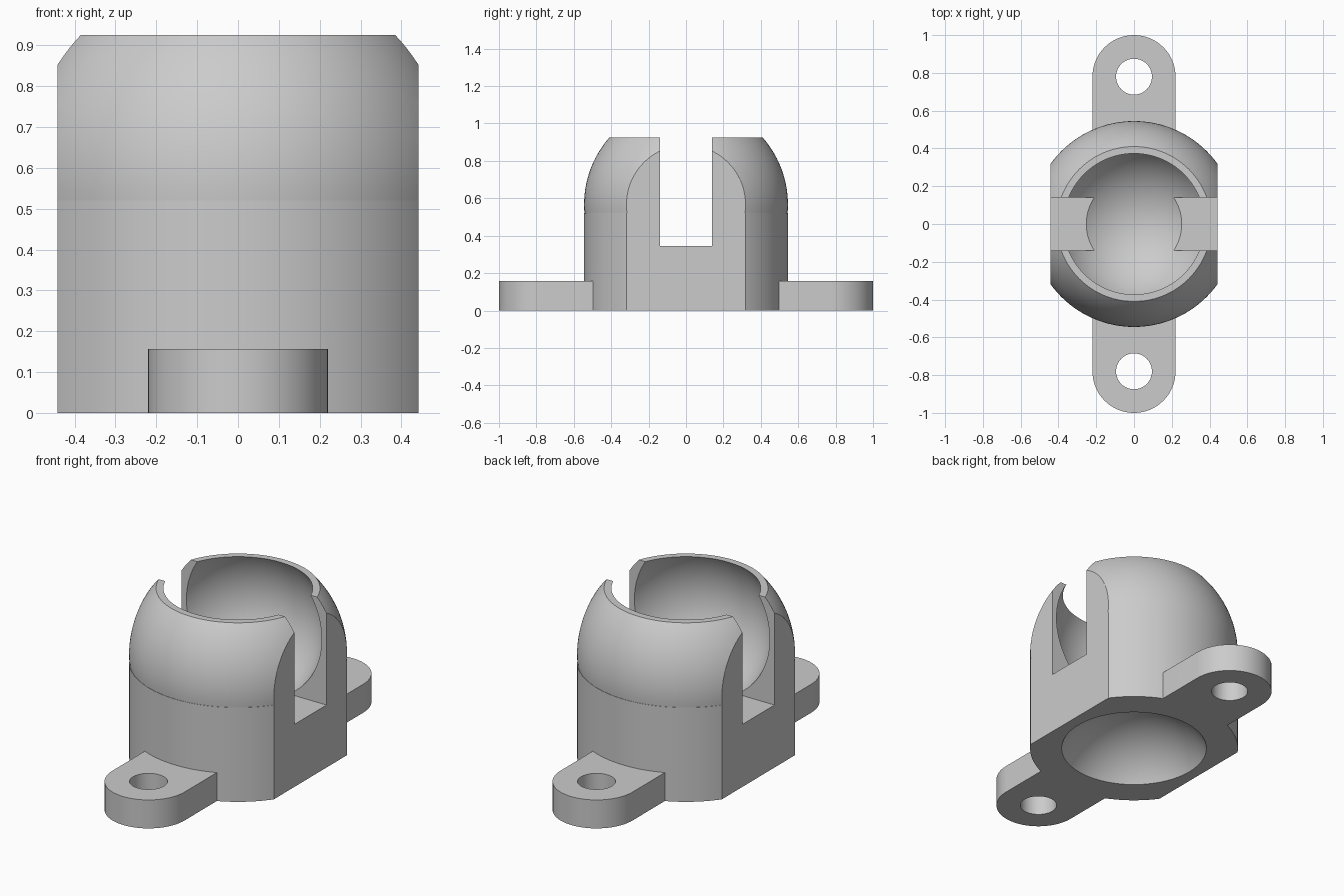
import bpy, bmesh, math

old = bpy.data.objects.get("Cube")
if old:
    bpy.data.objects.remove(old, do_unlink=True)

R_OUT, Z_OUT, TOP = 0.545, 0.566, 0.925    # outer dome
R_BALL, Z_BALL = 0.436, 0.70               # ball socket
TAB_Y, TAB_R, TAB_H = 0.78, 0.22, 0.157    # mounting tabs

grey = bpy.data.materials.new("plain grey")
grey.use_nodes = True
grey.diffuse_color = (0.6, 0.6, 0.6, 1)
grey.node_tree.nodes["Principled BSDF"].inputs["Base Color"].default_value = (0.6, 0.6, 0.6, 1)


def make(name, bm):
    bmesh.ops.recalc_face_normals(bm, faces=bm.faces)
    mesh = bpy.data.meshes.new(name)
    bm.to_mesh(mesh)
    bm.free()
    mesh.materials.append(grey)
    obj = bpy.data.objects.new(name, mesh)
    bpy.context.collection.objects.link(obj)
    return obj


def prism(name, outline, z0, z1):
    bm = bmesh.new()
    face = bm.faces.new([bm.verts.new((x, y, z0)) for x, y in outline])
    ext = bmesh.ops.extrude_face_region(bm, geom=[face])
    verts = [v for v in ext["geom"] if isinstance(v, bmesh.types.BMVert)]
    bmesh.ops.translate(bm, verts=verts, vec=(0, 0, z1 - z0))
    return make(name, bm)


def box(name, hx, hy, z0, z1):
    return prism(name, [(-hx, -hy), (hx, -hy), (hx, hy), (-hx, hy)], z0, z1)


def arc(cy, r, a0, a1, n):
    angles = [math.radians(a0 + (a1 - a0) * i / n) for i in range(n + 1)]
    return [(r * math.cos(a), cy + r * math.sin(a)) for a in angles]


def ball(name, r, z):
    bm = bmesh.new()
    bmesh.ops.create_uvsphere(bm, u_segments=96, v_segments=48, radius=r)
    bmesh.ops.translate(bm, verts=bm.verts, vec=(0, 0, z))
    return make(name, bm)


def boolean(target, tool, operation):
    mod = target.modifiers.new(tool.name, "BOOLEAN")
    mod.operation, mod.solver, mod.object = operation, "EXACT", tool
    bpy.context.view_layer.objects.active = target
    bpy.ops.object.modifier_apply(modifier=mod.name)
    bpy.data.objects.remove(tool, do_unlink=True)


# Housing: straight barrel with a truncated dome, turned around z
start = math.degrees(math.asin((0.52 - Z_OUT) / R_OUT))
end = math.degrees(math.asin((TOP - Z_OUT) / R_OUT))
profile = [(0, 0), (R_OUT, 0), (R_OUT, 0.52)] + arc(Z_OUT, R_OUT, start, end, 20) + [(0, TOP)]
bm = bmesh.new()
pts = [bm.verts.new((r, 0, z)) for r, z in profile]
edges = [bm.edges.new(pair) for pair in zip(pts, pts[1:])]
bmesh.ops.spin(bm, geom=pts + edges, cent=(0, 0, 0), axis=(0, 0, 1),
               angle=math.tau, steps=96, use_merge=True)
bmesh.ops.remove_doubles(bm, verts=bm.verts, dist=0.0001)
housing = make("ball_housing", bm)

# Flat sides
boolean(housing, box("side_flats", 0.442, 1, -1, 2), "INTERSECT")

# Rounded mounting tabs with screw holes, front and back
for side, name in ((-1, "front"), (1, "back")):
    outline = [(TAB_R, 0.46)] + arc(TAB_Y, TAB_R, 0, 180, 32) + [(-TAB_R, 0.46)]
    tab = prism(name + "_tab", [(x, side * y) for x, y in outline], 0, TAB_H)
    hole = prism(name + "_hole", arc(side * TAB_Y, 0.095, 0, 352.5, 47), -0.1, 0.3)
    boolean(tab, hole, "DIFFERENCE")
    boolean(housing, tab, "UNION")

# Ball socket, hollow underneath and cross slot
boolean(housing, ball("socket", R_BALL, Z_BALL), "DIFFERENCE")
boolean(housing, ball("underside_hollow", R_BALL, -0.214), "DIFFERENCE")
boolean(housing, box("slot", 1, 0.14, 0.345, 2), "DIFFERENCE")

bpy.ops.object.select_all(action="DESELECT")
housing.select_set(True)
bpy.context.view_layer.objects.active = housing
bpy.ops.object.shade_smooth_by_angle(angle=math.radians(25))
